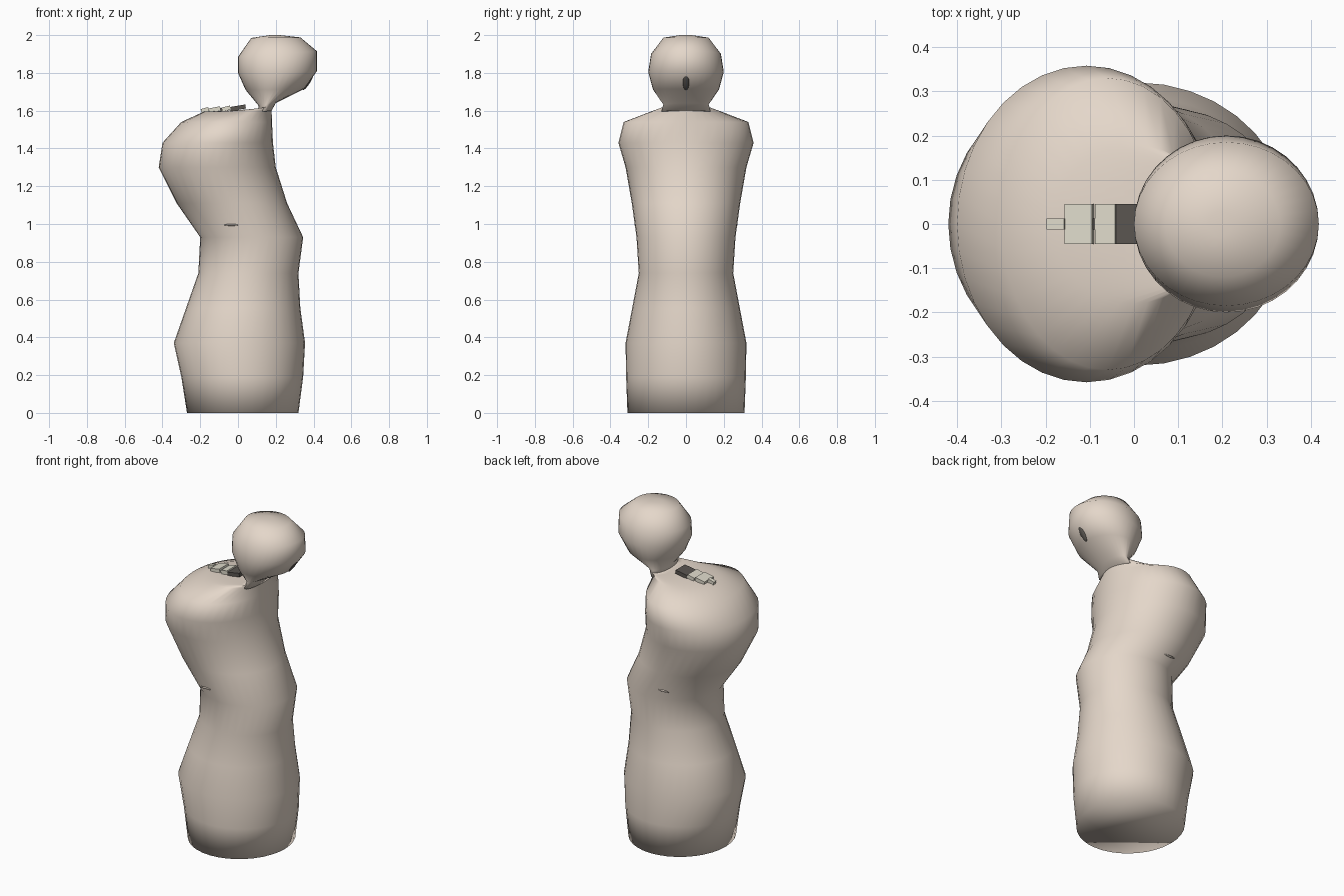
import bpy, bmesh
from math import sin, cos, pi, atan2
from mathutils import Vector

if "Cube" in bpy.data.objects:
    bpy.data.objects.remove(bpy.data.objects["Cube"])


def material(name, rgb):
    m = bpy.data.materials.new(name)
    m.diffuse_color = (*rgb, 1)
    m.use_nodes = True
    m.node_tree.nodes["Principled BSDF"].inputs["Base Color"].default_value = m.diffuse_color
    return m


clay = material("clay", (0.78, 0.68, 0.59))
ivory = material("ivory", (0.74, 0.71, 0.60))
dark = material("dark", (0.10, 0.09, 0.08))


def finish(bm, name, mat, smooth):
    bmesh.ops.recalc_face_normals(bm, faces=bm.faces)
    me = bpy.data.meshes.new(name)
    bm.to_mesh(me)
    bm.free()
    me.materials.append(mat)
    for p in me.polygons:
        p.use_smooth = smooth
    ob = bpy.data.objects.new(name, me)
    bpy.context.collection.objects.link(ob)
    return ob


def loft(name, rings, mat, n=36):
    """Skin tilted ellipses given as (x left, z left, x right, z right, half depth)."""
    bm = bmesh.new()
    loops = []
    for xa, za, xb, zb, ry in rings:
        cx, cz, dx, dz = (xa + xb) / 2, (za + zb) / 2, (xb - xa) / 2, (zb - za) / 2
        loops.append([bm.verts.new((cx + dx * cos(a), ry * sin(a), cz + dz * cos(a)))
                      for a in (2 * pi * i / n for i in range(n))])
    for lo, hi in zip(loops, loops[1:]):
        for i in range(n):
            j = (i + 1) % n
            bm.faces.new((lo[i], lo[j], hi[j], hi[i]))
    bm.faces.new(loops[0])
    bm.faces.new(loops[-1])
    return finish(bm, name, mat, True)


def block(name, a, b, width, thick, mat):
    """Box whose long axis runs from a to b (x, z)."""
    bm = bmesh.new()
    bmesh.ops.create_cube(bm, size=1)
    d = Vector((b[0] - a[0], 0, b[1] - a[1]))
    bmesh.ops.scale(bm, vec=(d.length, width, thick), verts=bm.verts)
    ob = finish(bm, name, mat, False)
    ob.location = ((a[0] + b[0]) / 2, 0, (a[1] + b[1]) / 2)
    ob.rotation_euler[1] = -atan2(d.z, d.x)
    return ob


def pebble(name, loc, size, tilt, mat):
    bm = bmesh.new()
    bmesh.ops.create_uvsphere(bm, u_segments=12, v_segments=8, radius=1)
    bmesh.ops.scale(bm, vec=size, verts=bm.verts)
    ob = finish(bm, name, mat, True)
    ob.location = loc
    ob.rotation_euler[1] = tilt
    return ob


# Torso from base to shoulders, pinching in to the neck
loft("torso", [
    (-.27, 0, .32, 0, .31), (-.30, .19, .345, .19, .317),
    (-.34, .37, .355, .37, .32), (-.275, .555, .33, .555, .285),
    (-.21, .74, .32, .74, .25), (-.20, .93, .345, .93, .262),
    (-.325, 1.11, .26, 1.11, .287), (-.42, 1.30, .20, 1.30, .32),
    (-.40, 1.43, .185, 1.43, .358), (-.30, 1.54, .18, 1.54, .33),
    (-.18, 1.595, .178, 1.60, .18), (.08, 1.605, .178, 1.625, .13)], clay)

# Head rising out of the flattened neck
loft("head", [
    (.10, 1.59, .178, 1.60, .13), (.11, 1.625, .20, 1.64, .12),
    (.04, 1.71, .35, 1.715, .175), (0, 1.80, .418, 1.81, .20),
    (0, 1.885, .418, 1.915, .185), (.07, 1.985, .33, 1.988, .12),
    (.17, 2.0, .22, 2.0, .03)], clay)

# Row of flat vertebra blocks on the shoulder top
for i, (x0, x1, w) in enumerate([(-.195, -.155, .024), (-.155, -.093, .09),
                                 (-.085, -.04, .09), (-.04, .04, .09)]):
    z = lambda x: 1.602 + (x + .19) * .07
    block(f"vertebra_{i + 1}", (x0, z(x0) - .004), (x1, z(x1) + .004), w, .022,
          dark if i == 3 else ivory)
block("vertebra_gap", (-.093, 1.603), (-.085, 1.604), .025, .02, dark)

# Small teardrop mark on the face, and a fold on each flank
pebble("face_mark", (.372, 0, 1.752), (.010, .018, .05), .57, dark)
for s in (1, -1):
    pebble("flank_fold", (-.035, s * .268, .995), (.038, .006, .005), 0, clay)
